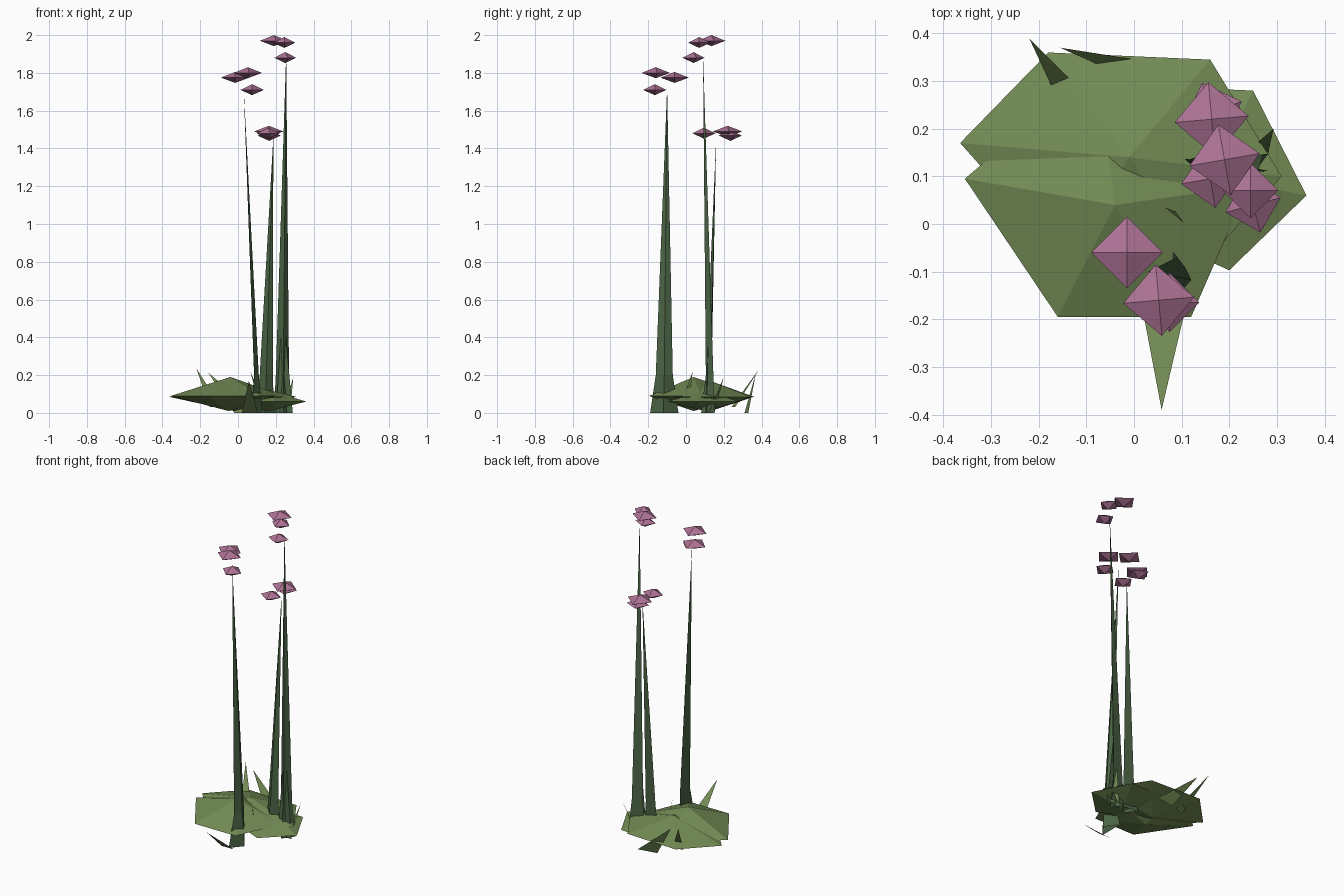
import bpy
from math import cos, sin, radians


def material(name, color):
    m = bpy.data.materials.new(name)
    m.diffuse_color = (*color, 1)
    return m


LEAF = material("leaf_green", (0.17, 0.26, 0.09))
STEM = material("stem_green", (0.07, 0.13, 0.06))
PETAL = material("petal_pink", (0.42, 0.17, 0.30))


def build(name, verts, faces, mat):
    me = bpy.data.meshes.new(name)
    me.from_pydata(verts, [], faces)
    me.materials.append(mat)
    ob = bpy.data.objects.new(name, me)
    bpy.context.collection.objects.link(ob)
    return ob


def bipyramid(name, rim, z, top, bottom, mat):
    """Closed faceted gem: counter-clockwise rim at height z plus two apexes."""
    n = len(rim)
    verts = [(x, y, z) for x, y in rim] + [top, bottom]
    faces = []
    for i in range(n):
        j = (i + 1) % n
        faces += [(i, j, n), (j, i, n + 1)]
    return build(name, verts, faces, mat)


def stem(name, base, mid, tip):
    """Tall folded blade: flared foot, narrower collar, long taper to a point."""
    verts = [(x, y, 0) for x, y in base] + [(x, y, 0.2) for x, y in mid] + [tip]
    faces = []
    for i in range(3):
        j = (i + 1) % 3
        faces += [(i, j, j + 3, i + 3), (i + 3, j + 3, 6)]
    return build(name, verts, faces, STEM)


def flower(name, x, y, z, r, turn):
    rim = [(x + r * cos(radians(turn + 90 * i)), y + r * sin(radians(turn + 90 * i)))
           for i in range(4)]
    bipyramid(name, rim, z, (x, y, z + 0.03), (x, y, z - 0.028), PETAL)


# Leafy mounds
bipyramid("front_mound",
          [(-0.355, 0.095), (-0.16, -0.195), (0.12, -0.195), (0.24, 0.08), (-0.08, 0.33)],
          0.09, (-0.04, 0.04, 0.19), (-0.05, 0.04, 0.01), LEAF)
bipyramid("back_mound",
          [(-0.365, 0.17), (-0.16, -0.06), (0.15, -0.08), (0.31, 0.10), (0.16, 0.345), (-0.18, 0.36)],
          0.085, (-0.01, 0.14, 0.165), (-0.02, 0.13, 0.01), LEAF)
bipyramid("side_mound",
          [(-0.04, 0.01), (0.20, -0.097), (0.362, 0.06), (0.25, 0.28), (0.02, 0.29)],
          0.06, (0.16, 0.10, 0.12), (0.16, 0.10, 0.01), LEAF)

# Tall stems
stem("front_stem", [(0.07, -0.19), (0.13, -0.12), (0.07, -0.04)],
     [(0.085, -0.16), (0.11, -0.115), (0.09, -0.07)], (0.03, -0.10, 1.72))
stem("right_stem", [(0.19, 0.14), (0.24, 0.08), (0.29, 0.15)],
     [(0.20, 0.135), (0.24, 0.105), (0.27, 0.145)], (0.255, 0.09, 1.90))
stem("middle_stem", [(0.09, 0.14), (0.14, 0.08), (0.19, 0.13)],
     [(0.115, 0.135), (0.15, 0.105), (0.185, 0.13)], (0.187, 0.16, 1.46))

# Short grass blades: two base points and a tip
blades = {
    "front_blade": [(0.02, -0.19, 0), (0.105, -0.19, 0), (0.058, -0.39, 0.17)],
    "back_left_blade": [(-0.15, 0.24, 0.03), (-0.09, 0.26, 0.03), (-0.22, 0.39, 0.235)],
    "back_blade": [(-0.02, 0.31, 0), (0.10, 0.33, 0), (-0.155, 0.37, 0.21)],
    "right_blade": [(0.235, 0.15, 0), (0.275, 0.12, 0), (0.293, 0.20, 0.19)],
    "stem_blade": [(0.20, 0.10, 0), (0.29, 0.11, 0), (0.238, 0.12, 0.57)],
    "center_blade": [(0.12, -0.01, 0.09), (0.10, 0.02, 0.09), (0.065, 0.035, 0.22)],
}
for name, pts in blades.items():
    build(name, pts, [(0, 1, 2)], STEM if name == "stem_blade" else LEAF)

# Flowers in three clusters
flowers = [
    (-0.015, -0.06, 1.775, 0.075, 0), (0.052, -0.16, 1.80, 0.075, 5),
    (0.075, -0.165, 1.71, 0.062, 0),
    (0.19, 0.135, 1.97, 0.075, 10), (0.245, 0.07, 1.96, 0.058, 0),
    (0.25, 0.04, 1.88, 0.06, 15),
    (0.163, 0.22, 1.49, 0.078, 5), (0.165, 0.235, 1.468, 0.065, 20),
    (0.16, 0.095, 1.48, 0.062, 10),
]
for i, f in enumerate(flowers):
    flower(f"flower_{i + 1}", *f)
